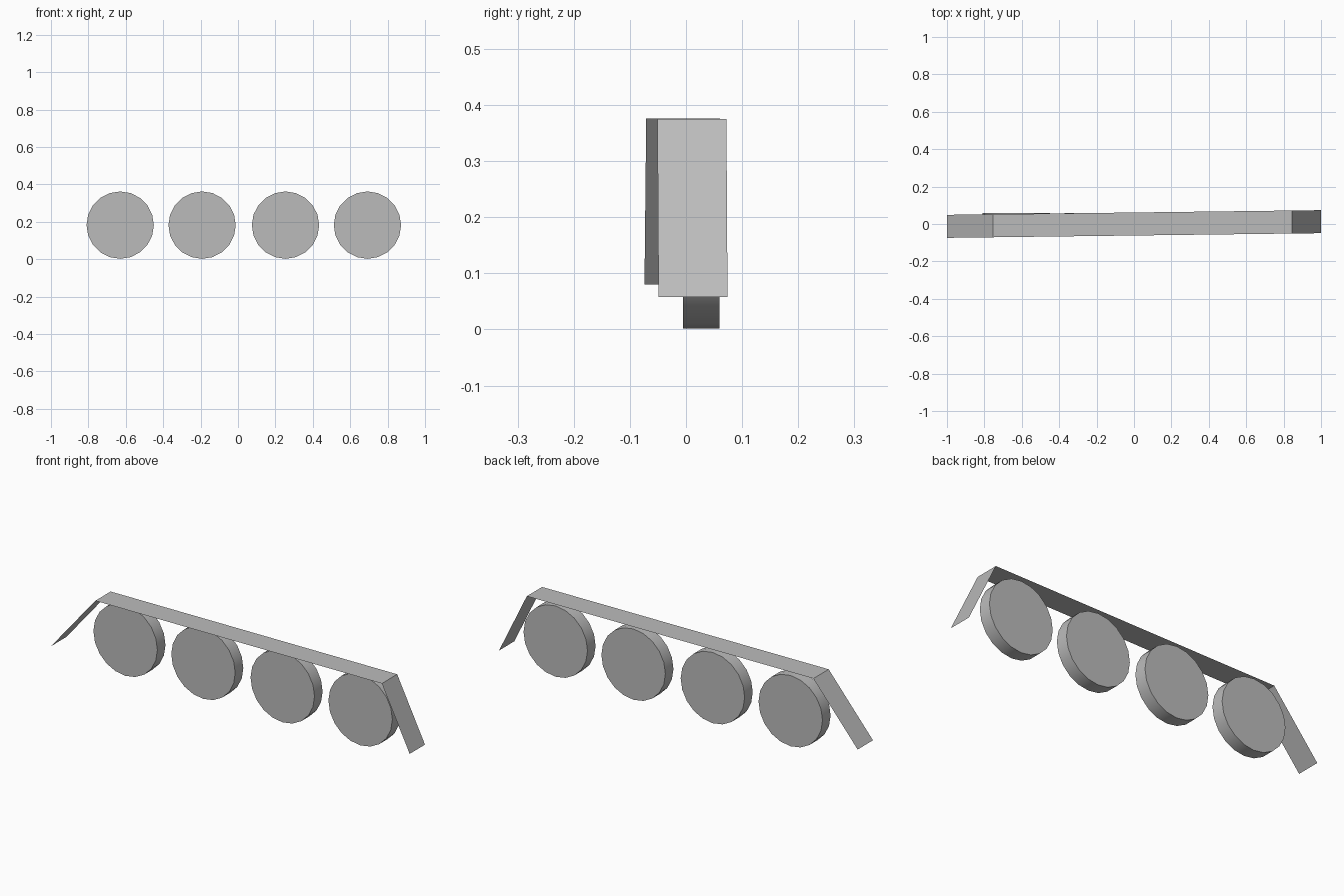
import bpy
import bmesh
import math

cube = bpy.data.objects.get("Cube")
if cube:
    bpy.data.objects.remove(cube, do_unlink=True)

# Single grey material
grey = bpy.data.materials.new("plain grey")
grey.use_nodes = True
colour = (0.5, 0.5, 0.5, 1)
grey.diffuse_color = colour
grey.node_tree.nodes["Principled BSDF"].inputs["Base Color"].default_value = colour

WHEEL_RADIUS = 0.18
WHEEL_FRONT, WHEEL_BACK = -0.005, 0.06
GUARD_HALF_WIDTH = 0.0615


def wheel(name, x):
    """Disc with its axle along y, standing on the ground."""
    bpy.ops.mesh.primitive_cylinder_add(
        vertices=20, radius=WHEEL_RADIUS, depth=WHEEL_BACK - WHEEL_FRONT,
        location=(x, (WHEEL_FRONT + WHEEL_BACK) / 2, WHEEL_RADIUS + 0.002),
        rotation=(math.pi / 2, 0, 0))
    obj = bpy.context.object
    obj.name = name
    obj.data.materials.append(grey)
    bpy.ops.object.shade_smooth_by_angle(angle=math.radians(30))


def guard(name, profile):
    """Thin folded sheet over the wheels, slightly skewed in plan."""
    bm = bmesh.new()
    rows = []
    for x, z in profile:
        middle = 0.0125 * x
        rows.append([bm.verts.new((x, middle + side * GUARD_HALF_WIDTH, z))
                     for side in (-1, 1)])
    for a, b in zip(rows, rows[1:]):
        bm.faces.new((a[0], b[0], b[1], a[1]))
    mesh = bpy.data.meshes.new(name)
    bm.to_mesh(mesh)
    bm.free()
    mesh.materials.append(grey)
    obj = bpy.data.objects.new(name, mesh)
    bpy.context.collection.objects.link(obj)


# Four road wheels in a row
for number, x in enumerate((-0.63, -0.192, 0.254, 0.692), 1):
    wheel(f"wheel_{number}", x)

# Track guard: sloped end flaps joined by a flat top
guard("track_guard", [(-1, 0.08), (-0.753, 0.376), (0.845, 0.375), (1, 0.058)])
